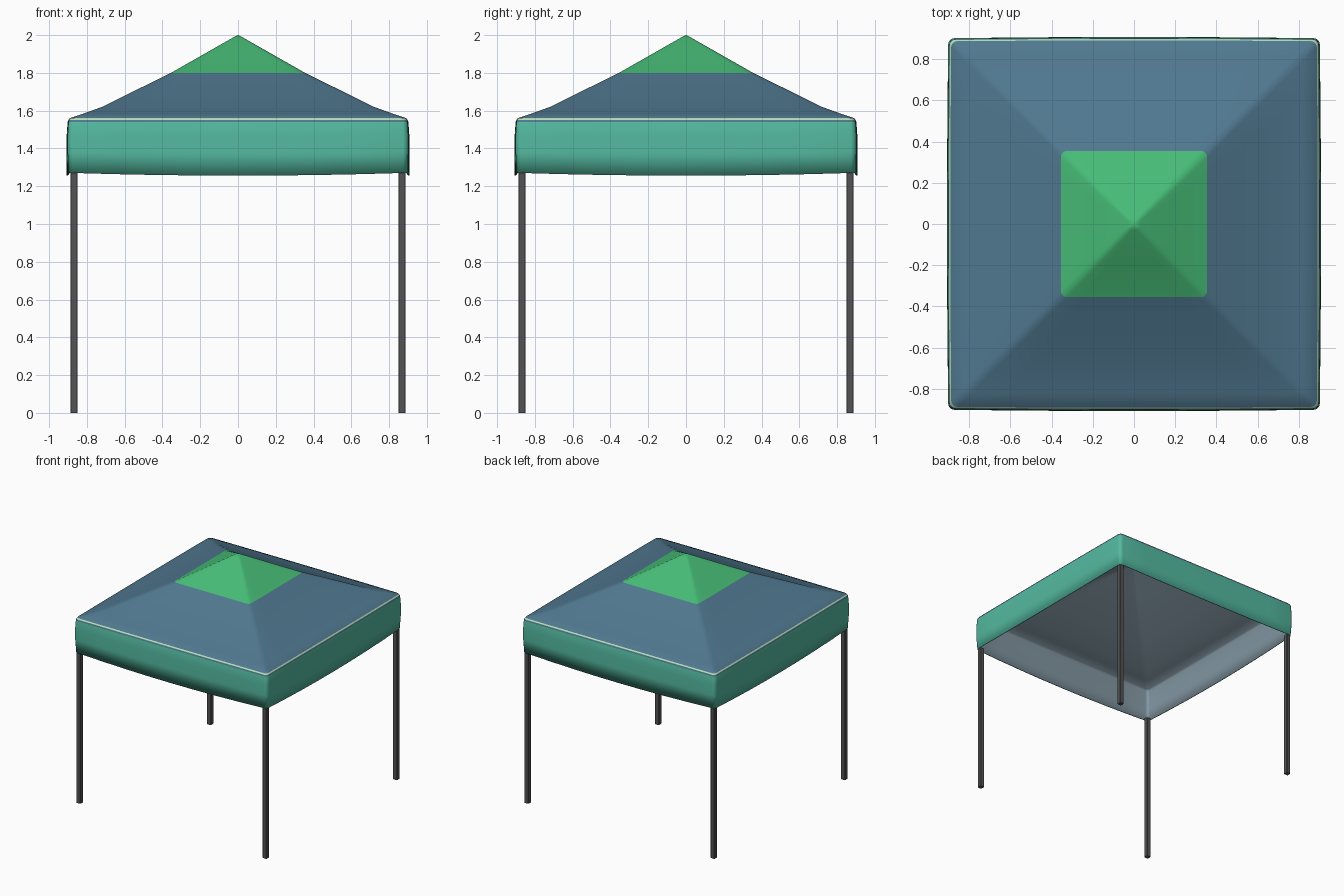
import bpy, bmesh, math

if "Cube" in bpy.data.objects:
    bpy.data.objects.remove(bpy.data.objects["Cube"])


def material(name, r, g, b):
    lin = [((c / 255 + 0.055) / 1.055) ** 2.4 for c in (r, g, b)]
    m = bpy.data.materials.new(name)
    m.diffuse_color = (*lin, 1)
    m.use_nodes = True
    m.node_tree.nodes["Principled BSDF"].inputs["Base Color"].default_value = m.diffuse_color
    return m


GREEN = material("green_peak", 70, 188, 118)
BLUE = material("slate_blue_roof", 80, 120, 144)
PALE = material("pale_piping", 182, 222, 182)
TEAL = material("teal_valance", 84, 186, 160)
GREY = material("grey_lining", 130, 150, 162)
DARK = material("dark_frame", 84, 84, 84)


def finish(name, bm, mats):
    me = bpy.data.meshes.new(name)
    bm.to_mesh(me)
    bm.free()
    ob = bpy.data.objects.new(name, me)
    bpy.context.collection.objects.link(ob)
    for m in mats:
        me.materials.append(m)
    return ob


def ring(half, z, radius, bulge, sag):
    """Rounded square whose sides bow outward and droop in the middle."""
    pts = []
    for k in range(4):
        ca, sa = round(math.cos(k * math.pi / 2)), round(math.sin(k * math.pi / 2))
        side = []
        n = 8
        for i in range(n + 1):
            u = -1 + 2 * i / n
            side.append((half + bulge * (1 - u * u), u * (half - radius), z - sag * (1 - u * u)))
        for t in (22.5, 45, 67.5):
            a = math.radians(t)
            side.append((half - radius + radius * math.cos(a),
                         half - radius + radius * math.sin(a), z))
        pts += [(x * ca - y * sa, x * sa + y * ca, zz) for x, y, zz in side]
    return pts


# Canopy: half width, height, corner radius, bulge, sag, material of the band above
LEVELS = [
    (0.03, 1.985, 0.015, 0, 0, 0),
    (0.19, 1.894, 0.025, 0, 0, 0),
    (0.355, 1.80, 0.03, 0, 0, 0),
    (0.54, 1.709, 0.03, 0, 0, 1),
    (0.72, 1.62, 0.03, 0, 0, 1),
    (0.82, 1.584, 0.03, 0, 0, 1),
    (0.888, 1.560, 0.03, 0.003, 0, 1),
    (0.895, 1.551, 0.03, 0.003, 0, 2),
    (0.898, 1.540, 0.03, 0.004, 0, 1),
    (0.902, 1.47, 0.03, 0.005, 0, 3),
    (0.902, 1.38, 0.03, 0.006, 0.005, 3),
    (0.896, 1.27, 0.03, 0.012, 0.014, 3),
]
bm = bmesh.new()
apex = bm.verts.new((0, 0, 2.0))
prev = None
for *shape, mat in LEVELS:
    cur = [bm.verts.new(p) for p in ring(*shape)]
    n = len(cur)
    for i in range(n):
        j = (i + 1) % n
        if prev:
            f = bm.faces.new((prev[i], cur[i], cur[j], prev[j]))
        else:
            f = bm.faces.new((apex, cur[i], cur[j]))
        f.material_index = mat
    prev = cur
canopy = finish("canopy", bm, [GREEN, BLUE, PALE, TEAL, GREY])
bpy.context.view_layer.objects.active = canopy
canopy.select_set(True)
bpy.ops.object.shade_smooth_by_angle(angle=math.radians(45))
canopy.select_set(False)

# Grey lining on the inside of the cloth
lining = canopy.modifiers.new("lining", 'SOLIDIFY')
lining.thickness = 0.006
lining.offset = -1
lining.material_offset = 4

# Legs: square tubes ending at the hem
for yname, sy in (("front", -1), ("back", 1)):
    for xname, sx in (("left", -1), ("right", 1)):
        bm = bmesh.new()
        bmesh.ops.create_cube(bm, size=1)
        bmesh.ops.scale(bm, vec=(0.038, 0.038, 1.275), verts=bm.verts)
        bmesh.ops.translate(bm, vec=(sx * 0.868, sy * 0.868, 0.6375), verts=bm.verts)
        upright = [e for e in bm.edges if abs(e.verts[0].co.z - e.verts[1].co.z) > 0.5]
        bmesh.ops.bevel(bm, geom=upright, offset=0.004, segments=1, affect='EDGES')
        finish(f"{yname}_{xname}_leg", bm, [DARK])
